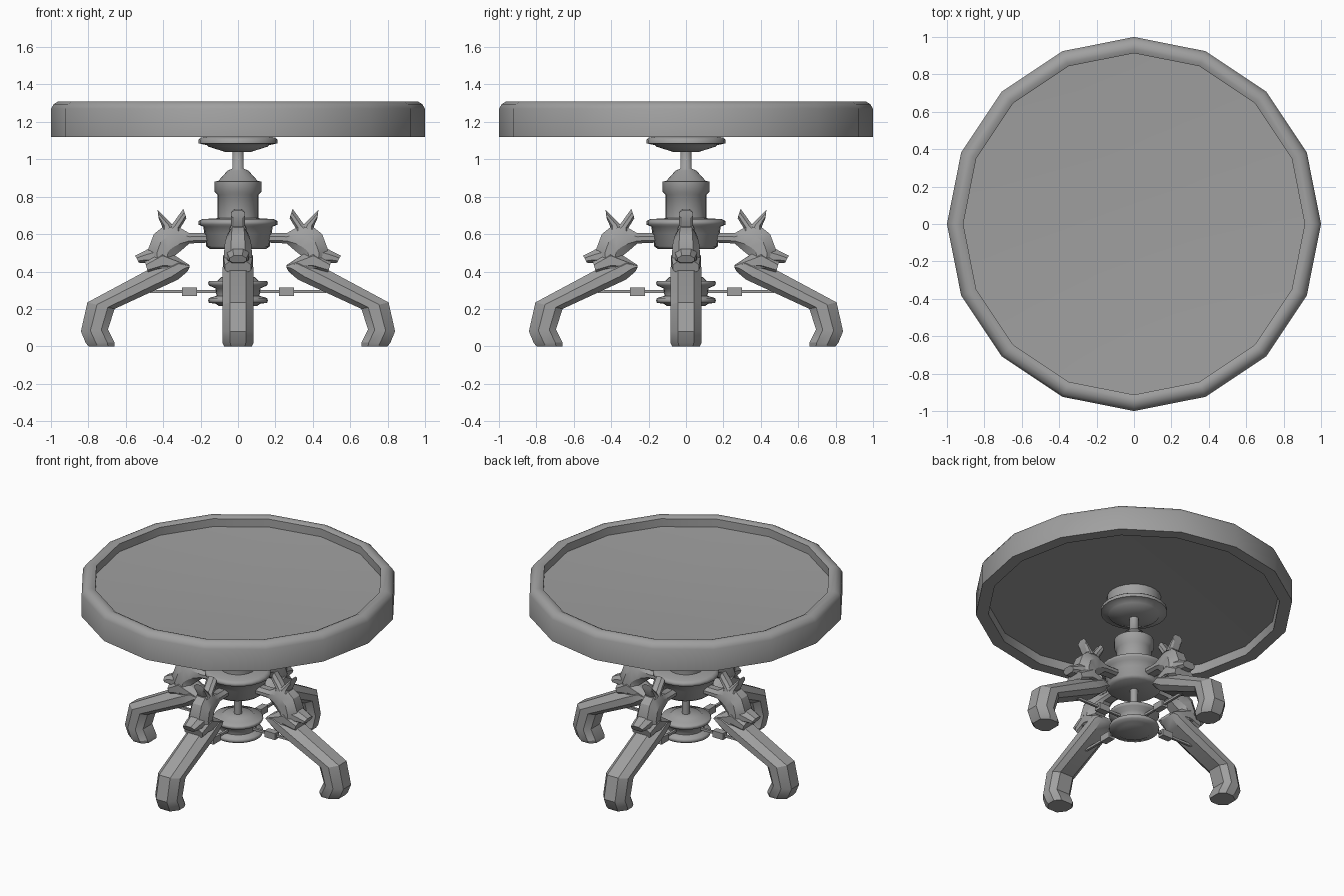
import bpy, bmesh, math
from mathutils import Matrix

cube = bpy.data.objects.get("Cube")
if cube:
    bpy.data.objects.remove(cube, do_unlink=True)

grey = bpy.data.materials.new("grey")
grey.use_nodes = True
COLOUR = (0.35, 0.35, 0.35, 1)
grey.diffuse_color = COLOUR
for node in grey.node_tree.nodes:
    if node.type == 'BSDF_PRINCIPLED':
        node.inputs["Base Color"].default_value = COLOUR


def finish(bm, name, angle):
    """Turn a bmesh into a shaded object."""
    bmesh.ops.recalc_face_normals(bm, faces=bm.faces)
    mesh = bpy.data.meshes.new(name)
    bm.to_mesh(mesh)
    bm.free()
    mesh.materials.append(grey)
    for poly in mesh.polygons:
        poly.use_smooth = True
    mesh.set_sharp_from_angle(angle=math.radians(angle))
    obj = bpy.data.objects.new(name, mesh)
    bpy.context.collection.objects.link(obj)
    return obj


def lathe(name, profile, sides, angle=75):
    """Revolve (radius, z) points; points on the axis become poles."""
    bm = bmesh.new()
    rings = []
    for r, z in profile:
        if r == 0:
            rings.append([bm.verts.new((0, 0, z))] * sides)
        else:
            rings.append([bm.verts.new((r * math.cos(k * math.tau / sides),
                                        r * math.sin(k * math.tau / sides), z))
                          for k in range(sides)])
    for a, b in zip(rings, rings[1:]):
        for k in range(sides):
            n = (k + 1) % sides
            corners = list(dict.fromkeys((a[k], a[n], b[n], b[k])))
            bm.faces.new(corners)
    return finish(bm, name, angle)


def loft(bm, stations):
    """Chamfered bar through (outer x, z, inner x, z, half width) stations."""
    section = [(0, 0.5), (0.35, 1), (0.75, 1), (1, 0.6)]
    rings = []
    for ox, oz, ix, iz, w in stations:
        half = [(ox + (ix - ox) * t, w * s, oz + (iz - oz) * t) for t, s in section]
        loop = half + [(x, -y, z) for x, y, z in reversed(half)]
        rings.append([bm.verts.new(p) for p in loop])
    n = len(rings[0])
    for a, b in zip(rings, rings[1:]):
        for k in range(n):
            bm.faces.new((a[k], a[(k + 1) % n], b[(k + 1) % n], b[k]))
    bm.faces.new(rings[0])
    bm.faces.new(rings[-1])


# Round tray top with a raised rim and a recessed underside
lathe("table_top", [(0, 1.22), (0.35, 1.225), (0.7, 1.235), (0.913, 1.245),
                    (0.913, 1.3), (0.935, 1.31), (0.96, 1.31), (0.985, 1.295),
                    (1, 1.27), (1, 1.12), (0.92, 1.12), (0.915, 1.18),
                    (0, 1.2)], 16, 50)

# Mount below the top
lathe("top_mount", [(0, 1.21), (0.17, 1.21), (0.17, 1.12), (0.2, 1.115),
                    (0.21, 1.105), (0.21, 1.085), (0.165, 1.075), (0.16, 1.068),
                    (0.07, 1.04), (0, 1.04)], 24)

# Central column and hub
lathe("column", [(0, 1.05), (0.03, 1.05), (0.03, 0.95), (0.055, 0.94),
                 (0.105, 0.885), (0.125, 0.88), (0.125, 0.825), (0.11, 0.81),
                 (0.11, 0.685), (0.19, 0.68), (0.21, 0.67), (0.21, 0.65),
                 (0.185, 0.64), (0.18, 0.6), (0.175, 0.595), (0.17, 0.535),
                 (0.15, 0.52), (0, 0.52)], 24)
lathe("lower_shaft", [(0, 0.53), (0.025, 0.53), (0.025, 0.34), (0, 0.34)], 12)

# Spool that ties the braces together
lathe("brace_spool", [(0, 0.37), (0.09, 0.37), (0.11, 0.35), (0.155, 0.35),
                      (0.16, 0.34), (0.155, 0.325), (0.12, 0.31), (0.115, 0.27),
                      (0.155, 0.258), (0.16, 0.245), (0.155, 0.232),
                      (0.12, 0.228), (0.1, 0.215), (0, 0.215)], 24)


def make_leg():
    bm = bmesh.new()
    loft(bm, [(0.8, 0, 0.66, 0, 0.074), (0.815, 0.02, 0.66, 0.02, 0.084),
              (0.84, 0.08, 0.695, 0.09, 0.084), (0.805, 0.235, 0.66, 0.2, 0.084),
              (0.46, 0.42, 0.32, 0.357, 0.084),
              (0.34, 0.465, 0.27, 0.4, 0.08), (0.27, 0.435, 0.26, 0.42, 0.07)])
    return finish(bm, "leg", 30)


def make_bracket():
    bm = bmesh.new()
    # Arm from the hub down onto the leg
    loft(bm, [(0.15, 0.605, 0.15, 0.555, 0.045), (0.26, 0.605, 0.26, 0.55, 0.045),
              (0.34, 0.65, 0.3, 0.515, 0.055), (0.4, 0.64, 0.325, 0.495, 0.06),
              (0.45, 0.6, 0.345, 0.48, 0.07), (0.48, 0.52, 0.35, 0.45, 0.075),
              (0.47, 0.42, 0.33, 0.42, 0.075)])
    # Wedge seating the arm on the leg end
    loft(bm, [(0.26, 0.435, 0.26, 0.42, 0.07), (0.405, 0.53, 0.4, 0.4, 0.08),
              (0.5, 0.46, 0.48, 0.39, 0.07)])
    # Outward spur
    loft(bm, [(0.45, 0.54, 0.45, 0.43, 0.06), (0.49, 0.515, 0.49, 0.445, 0.055),
              (0.55, 0.485, 0.53, 0.447, 0.045)])
    # Pair of horns
    loft(bm, [(0.34, 0.64, 0.41, 0.62, 0.045), (0.355, 0.655, 0.405, 0.64, 0.037),
              (0.43, 0.73, 0.425, 0.685, 0.037)])
    loft(bm, [(0.38, 0.64, 0.3, 0.61, 0.045), (0.35, 0.655, 0.31, 0.63, 0.037),
              (0.292, 0.735, 0.276, 0.685, 0.037)])
    return finish(bm, "bracket", 30)


def make_brace():
    bm = bmesh.new()
    for x, length, width in ((0.29, 0.36, 0.016), (0.26, 0.08, 0.045)):
        bmesh.ops.create_cube(bm, size=1, matrix=Matrix.Translation((x, 0, 0.292))
                              @ Matrix.Diagonal((length, width, width, 1)))
    return finish(bm, "brace", 20)


# Four identical supports around the column
for side, name in enumerate(("left", "back", "right", "front")):
    for make in (make_leg, make_bracket, make_brace):
        part = make()
        part.name = f"{name}_{part.name.split('.')[0]}"
        part.rotation_euler.z = side * math.pi / 2
